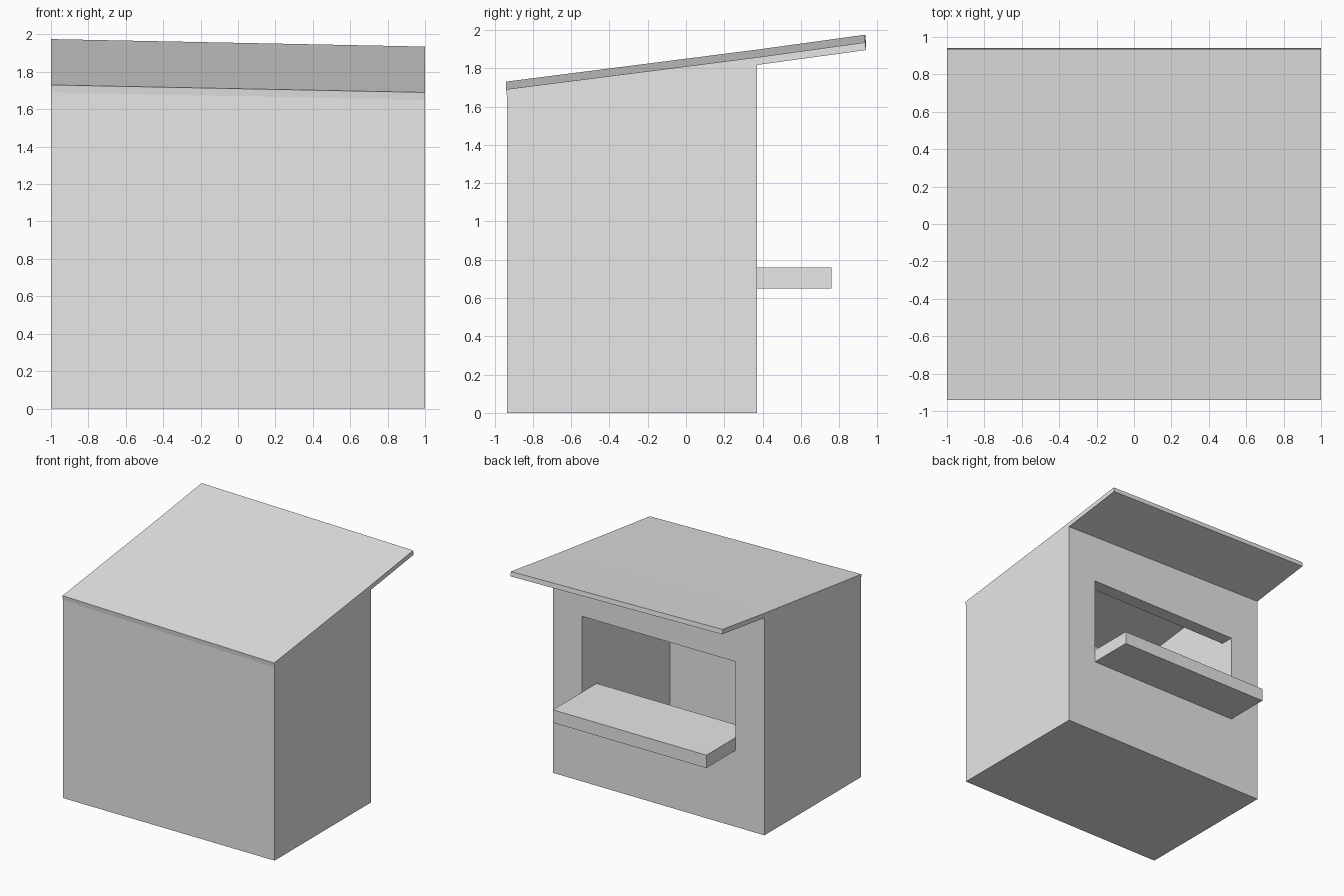
import bpy

if "Cube" in bpy.data.objects:
    bpy.data.objects.remove(bpy.data.objects["Cube"])

FRONT, BACK, EAVE = -0.935, 0.37, 0.94     # body front, body back, roof overhang end
WALL = 0.115                               # front and back wall thickness
WIN = 0.725                                # half width of window and room
SILL, HEAD = 0.65, 1.41                    # window bottom and top
THICK = 0.04                               # roof thickness

grey = bpy.data.materials.new("plain grey")
grey.diffuse_color = (0.8, 0.8, 0.8, 1)
grey.use_nodes = True
grey.node_tree.nodes["Principled BSDF"].inputs["Base Color"].default_value = grey.diffuse_color


def prism(name, profile, x0, x1, tilt=lambda x, z: 0):
    """Extrude a (y, z) profile along x, with an optional sideways tilt."""
    n = len(profile)
    verts = [(x, y, z + tilt(x, z)) for x in (x0, x1) for y, z in profile]
    faces = [tuple(range(n))[::-1], tuple(range(n, 2 * n))]
    faces += [(i, (i + 1) % n, (i + 1) % n + n, i + n) for i in range(n)]
    mesh = bpy.data.meshes.new(name)
    mesh.from_pydata(verts, [], faces)
    mesh.materials.append(grey)
    obj = bpy.data.objects.new(name, mesh)
    bpy.context.collection.objects.link(obj)
    # make normals point outward
    import bmesh
    bm = bmesh.new()
    bm.from_mesh(mesh)
    bmesh.ops.recalc_face_normals(bm, faces=bm.faces)
    bm.to_mesh(mesh)
    bm.free()
    return obj


def box(name, x0, x1, y0, y1, z0, z1):
    return prism(name, [(y0, z0), (y1, z0), (y1, z1), (y0, z1)], x0, x1)


def cut(target, cutter):
    cutter.hide_render = True
    cutter.hide_viewport = True
    cutter.display_type = 'WIRE'
    mod = target.modifiers.new("cut", 'BOOLEAN')
    mod.operation = 'DIFFERENCE'
    mod.solver = 'EXACT'
    mod.object = cutter


def roof_tilt(x, z):
    return -0.02 * x if z > 1 else 0


# hut body with a sloping top, hollowed out and opened at the back
roof_front, roof_bend, roof_back = 1.71, 1.877, 1.955
body = prism("hut_body", [(FRONT, 0), (BACK, 0), (BACK, roof_bend - THICK),
                          (FRONT, roof_front - THICK)], -1, 1, roof_tilt)
cut(body, box("room_cutter", -WIN, WIN, FRONT + WALL, BACK - WALL, 0.12, 2.5))
cut(body, box("window_cutter", -WIN, WIN, BACK - WALL - 0.1, BACK + 0.2, SILL, HEAD))

# roof slab, bent slightly where it leaves the body
prism("roof", [(FRONT, roof_front - THICK), (BACK, roof_bend - THICK),
               (EAVE, roof_back - THICK), (EAVE - 0.004, roof_back),
               (BACK, roof_bend), (-EAVE, roof_front)], -1, 1, roof_tilt)

# serving counter through the window
box("counter", -WIN, WIN, 0.17, 0.76, SILL, 0.76)
